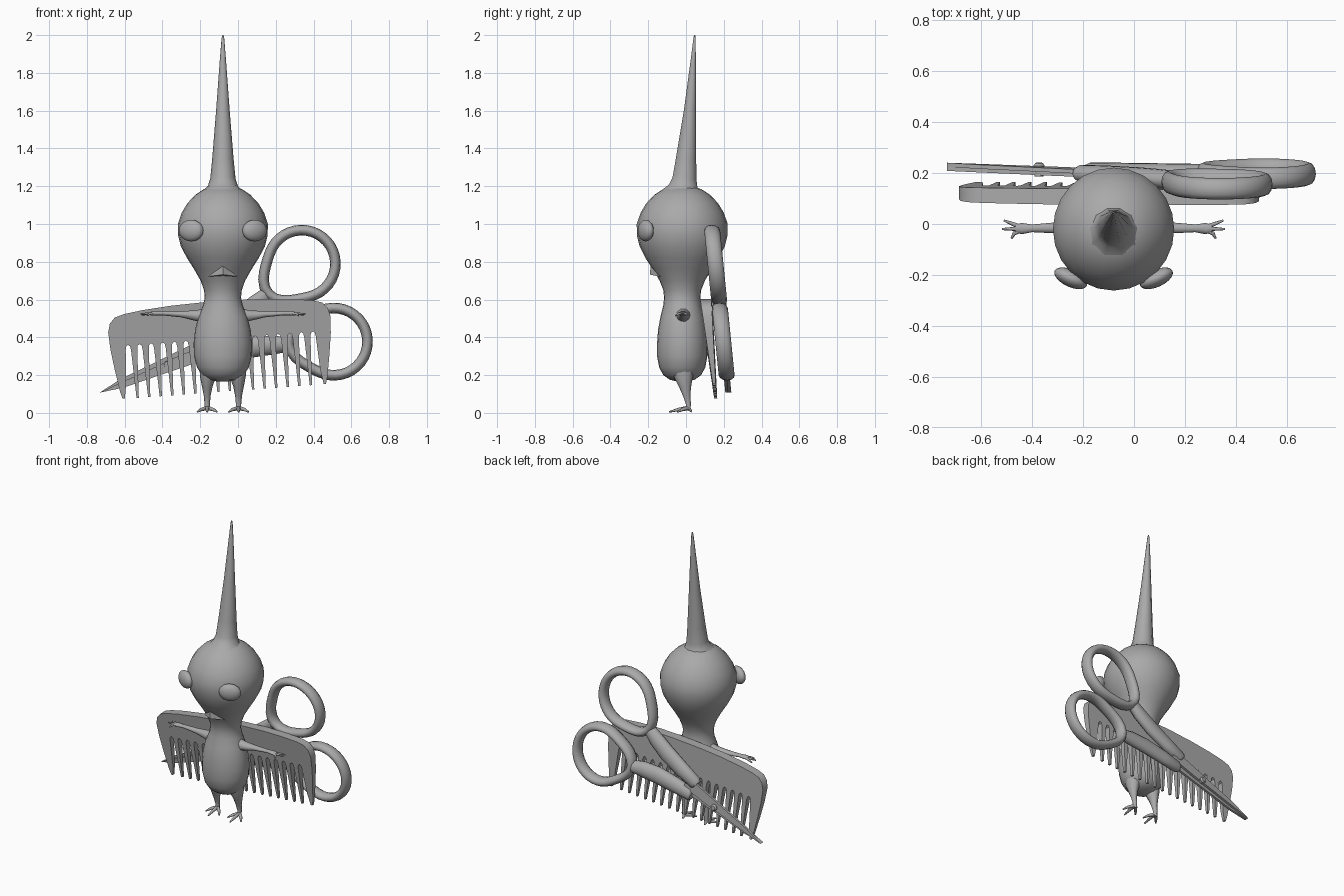
import bpy
import bmesh
from math import sin, cos, pi, radians
from mathutils import Vector, Matrix

cube = bpy.data.objects.get("Cube")
if cube:
    bpy.data.objects.remove(cube, do_unlink=True)

grey = bpy.data.materials.new("plain grey")
grey.use_nodes = True
COLOUR = (0.4, 0.4, 0.4, 1)
grey.diffuse_color = COLOUR
grey.node_tree.nodes["Principled BSDF"].inputs["Base Color"].default_value = COLOUR

CX, CY = -0.08, -0.02   # axis of the figure


def finish(name, bm, angle=40, subdiv=0):
    bmesh.ops.recalc_face_normals(bm, faces=bm.faces)
    mesh = bpy.data.meshes.new(name)
    bm.to_mesh(mesh)
    bm.free()
    obj = bpy.data.objects.new(name, mesh)
    bpy.context.collection.objects.link(obj)
    mesh.materials.append(grey)
    bpy.ops.object.select_all(action='DESELECT')
    obj.select_set(True)
    bpy.context.view_layer.objects.active = obj
    bpy.ops.object.shade_smooth_by_angle(angle=radians(angle))
    if subdiv:
        mod = obj.modifiers.new("Subdivision", 'SUBSURF')
        mod.levels = mod.render_levels = subdiv
    return obj


def loft(name, path, ref, sides=12, closed=False, place=None, angle=60, subdiv=0):
    """Sweep ellipses along (x, y, z, a, b): a lies across ref, b along it."""
    bm = bmesh.new()
    ref, n = Vector(ref), len(path)
    pts = [Vector(p[:3]) for p in path]
    rings = []
    for i, p in enumerate(path):
        before = pts[i - 1] if closed or i else pts[0]
        after = pts[(i + 1) % n] if closed or i < n - 1 else pts[i]
        tangent = (after - before).normalized()
        across = tangent.cross(ref).normalized()
        up = across.cross(tangent)
        ring = []
        for k in range(sides):
            t = 2 * pi * k / sides
            co = pts[i] + across * p[3] * cos(t) + up * p[4] * sin(t)
            ring.append(bm.verts.new(place(co) if place else co))
        rings.append(ring)
    for i in range(n if closed else n - 1):
        a, b = rings[i], rings[(i + 1) % n]
        for k in range(sides):
            m = (k + 1) % sides
            bm.faces.new((a[k], a[m], b[m], b[k]))
    if not closed:
        bm.faces.new(rings[0])
        bm.faces.new(rings[-1])
    return finish(name, bm, angle, subdiv)


def plate(name, outline, half, place, offset=0):
    """Extrude a flat outline; half(v) is the half thickness at height v."""
    bm = bmesh.new()
    front, back = [[bm.verts.new(place(Vector((u, v, offset + s * half(v)))))
                    for u, v in outline] for s in (-1, 1)]
    bm.faces.new(front)
    bm.faces.new(back)
    for i in range(len(outline)):
        j = (i + 1) % len(outline)
        bm.faces.new((front[i], front[j], back[j], back[i]))
    return finish(name, bm, 35)


def leaning(x0, z0, degrees, y0):
    """Map local (along, across, depth) onto a plane leaning backwards."""
    c, s = cos(radians(degrees)), sin(radians(degrees))

    def place(p):
        z = z0 + p.x * s + p.y * c
        return Vector((x0 + p.x * c - p.y * s, y0 - 0.1 * z + p.z, z))
    return place


# Head and body: one turned shape (height, half width, half depth)
profile = [(0.165, .02, .02), (0.175, .075, .065), (0.2, .11, .1), (0.24, .137, .122),
           (0.3, .153, .133), (0.37, .155, .133), (0.44, .147, .128), (0.51, .13, .115),
           (0.57, .105, .1), (0.61, .096, .096), (0.65, .1, .1), (0.7, .118, .12),
           (0.76, .152, .155), (0.82, .19, .195), (0.88, .222, .225), (0.94, .237, .24),
           (1.0, .238, .241), (1.06, .218, .22), (1.11, .188, .19), (1.155, .145, .147),
           (1.185, .1, .1), (1.2, .05, .05)]
loft("head_and_body", [(CX, CY, z, a, b) for z, a, b in profile], (0, 1, 0), 24)

# Tall spike on the head
loft("head_spike", [(CX, -.018, 1.17, .11, .11), (CX, -.014, 1.2, .08, .08),
                    (CX, -.008, 1.24, .067, .067), (CX, 0, 1.34, .057, .057),
                    (CX, .021, 1.6, .036, .034), (CX, .038, 1.86, .017, .015),
                    (CX, .045, 1.985, .007, .006), (CX, .046, 2.0, .003, .003)],
     (0, 1, 0), 10)

# Upper lip overhanging the neck
bm = bmesh.new()
lip = [bm.verts.new(v) for v in ((CX, -.187, .777), (CX - .08, -.14, .722), (CX, -.192, .732),
                                 (CX + .08, -.14, .722), (CX, -.08, .715))]
for ids in ((0, 1, 2), (0, 2, 3), (1, 4, 2), (2, 4, 3), (0, 4, 1), (0, 3, 4)):
    bm.faces.new([lip[i] for i in ids])
finish("upper_lip", bm, 20)

for side, word in ((-1, "right"), (1, "left")):
    # Eye
    bm = bmesh.new()
    bmesh.ops.create_uvsphere(bm, u_segments=20, v_segments=12, radius=1)
    bm.transform(Matrix.Translation((CX + side * .168, -.213, .965))
                 @ Matrix.Rotation(side * radians(25), 4, 'Z')
                 @ Matrix.Diagonal((.07, .034, .057, 1)))
    finish(word + "_eye", bm, 60)

    # Arm with three fingers
    def out(x, y, z, a, b):
        return (CX + side * x, y, z, a, b)
    loft(word + "_arm", [out(.08, -.015, .515, .045, .045), out(.14, -.015, .515, .033, .03),
                         out(.22, -.015, .522, .022, .017), out(.32, -.017, .527, .015, .011),
                         out(.36, -.018, .527, .022, .012), out(.385, -.018, .525, .016, .01)],
         (0, 0, 1), 10)
    for i, (x, y, z) in enumerate(((.43, .014, .52), (.437, -.02, .524), (.4, -.056, .515))):
        loft(f"{word}_finger_{i + 1}", [out(.35, -.018, .526, .01, .009),
                                        out(.39, (y - .018) / 2, .525, .008, .007),
                                        out(x, y, z, .004, .004)], (0, 0, 1), 8)

    # Leg, toes and heel
    lx = side * .083
    loft(word + "_leg", [out(.07, -.015, .25, .055, .065), out(.08, -.012, .19, .042, .052),
                         out(.083, -.004, .14, .028, .034), out(.083, .004, .09, .018, .02),
                         out(.083, .013, .045, .014, .014), out(.083, .01, .018, .014, .014)],
         (0, 1, 0), 10)
    for i, (dx, y) in enumerate(((-.052, -.045), (0, -.09), (.052, -.045), (0, .03))):
        loft(f"{word}_toe_{i + 1}", [out(.083, .012, .026, .012, .012),
                                     out(.083 + dx * .6, (y + .01) / 2, .018, .01, .009),
                                     out(.083 + dx, y, .005, .005, .004)], (0, 0, 1), 8)

# Comb: arched spine, broad end teeth, sixteen tapering teeth
comb_place = leaning(-.09, .35, 4.2, .165)
half_edge = [(.1, .241), (.25, .236), (.4, .224), (.5, .21), (.55, .195), (.578, .165),
             (.59, .12), (.585, .03), (.57, -.08), (.55, -.2), (.54, -.236), (.528, -.236),
             (.515, -.16)]
outline = [(-u, v) for u, v in reversed(half_edge)] + half_edge
TEETH, STEP = 16, .0613
for gap in range(TEETH, -1, -1):
    u = (gap - TEETH / 2) * STEP
    if gap < TEETH:
        outline += [(u + STEP / 2 + .006, -.238), (u + STEP / 2 - .006, -.238)]
    outline += [(u + .014, .02), (u + .01, .038), (u, .046), (u - .01, .038), (u - .014, .02)]
plate("comb", outline, lambda v: .008 + (v + .24) * .048, comb_place)

# Scissors: mirrored blades, shanks and finger loops
scissor_place = leaning(-.733, .107, 22.4, .235)
blade = [(0, 0), (.13, .024), (.3, .034), (.45, .044), (.55, .05), (.64, .05),
         (.64, -.02), (.45, -.02), (.3, -.012), (.12, -.006)]
shank = [(.57, .04, .03, .026), (.585, .045, .042, .034), (.7, .06, .05, .037),
         (.84, .085, .055, .038), (.95, .118, .05, .038), (1.03, .15, .035, .036)]
for side, word in ((1, "upper"), (-1, "lower")):
    plate(word + "_blade", [(u, v * side) for u, v in blade], lambda v: .008,
          scissor_place, side * .008)
    loft(word + "_shank", [(u, v * side, 0, a, b) for u, v, a, b in shank], (0, 0, 1), 14,
         place=scissor_place)
    ring = []
    for i in range(36):
        t = 2 * pi * i / 36
        r = .178 + .06 * max(0, cos(t - radians(200))) ** 6
        ring.append((1.25 + r * cos(t), side * (.223 + r * sin(t)), 0, .028, .042))
    loft(word + "_finger_loop", ring, (0, 0, 1), 12, closed=True, place=scissor_place)

# Pivot screw
loft("pivot_screw", [(.39, 0, -.022, .018, .018), (.39, 0, .02, .022, .022),
                     (.39, 0, .03, .014, .014)], (0, 1, 0), 14, place=scissor_place, angle=35)
